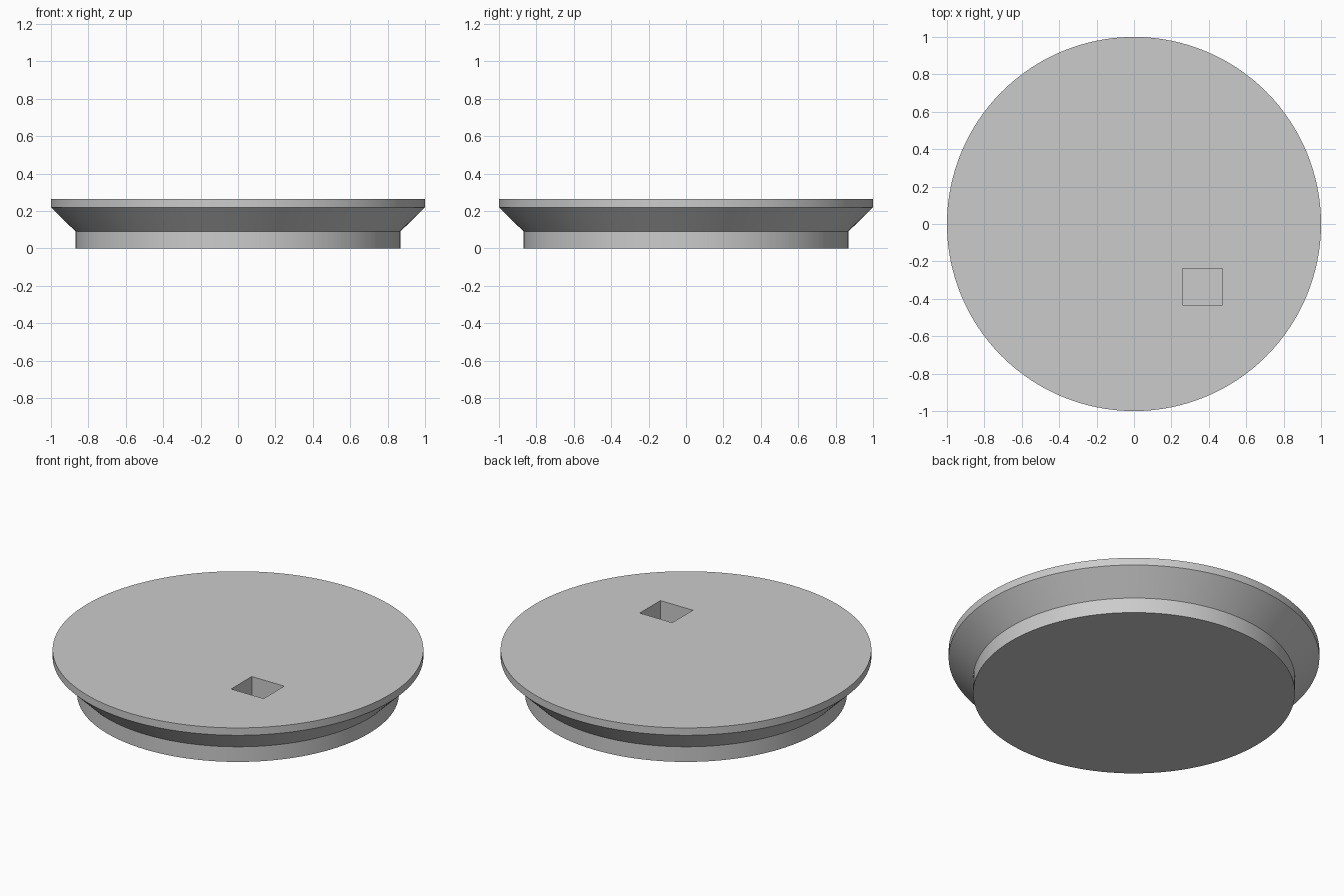
import bpy, bmesh, math

cube = bpy.data.objects.get("Cube")
if cube:
    bpy.data.objects.remove(cube, do_unlink=True)

# Single plain grey
grey = bpy.data.materials.new("plain_grey")
grey.use_nodes = True
colour = (0.6, 0.6, 0.6, 1)
grey.diffuse_color = colour
grey.node_tree.nodes["Principled BSDF"].inputs["Base Color"].default_value = colour

SEGMENTS = 128
PROFILE = [(0.868, 0), (0.868, 0.09), (1, 0.22), (1, 0.264)]


def add_object(name, bm):
    bmesh.ops.recalc_face_normals(bm, faces=bm.faces)
    mesh = bpy.data.meshes.new(name)
    bm.to_mesh(mesh)
    bm.free()
    mesh.materials.append(grey)
    obj = bpy.data.objects.new(name, mesh)
    bpy.context.collection.objects.link(obj)
    return obj


# Round lid: plug, flared underside and thin rim turned from one profile
bm = bmesh.new()
rings = []
for radius, z in PROFILE:
    angles = [math.tau * i / SEGMENTS for i in range(SEGMENTS)]
    rings.append([bm.verts.new((radius * math.cos(a), radius * math.sin(a), z)) for a in angles])
for low, high in zip(rings, rings[1:]):
    for i in range(SEGMENTS):
        j = (i + 1) % SEGMENTS
        bm.faces.new((low[i], low[j], high[j], high[i]))
bm.faces.new(rings[0])
bm.faces.new(rings[-1])
lid = add_object("lid", bm)

# Square pocket sunk into the top
bm = bmesh.new()
bmesh.ops.create_cube(bm, size=1)
bmesh.ops.scale(bm, vec=(0.214, 0.194, 0.3), verts=bm.verts)
bmesh.ops.translate(bm, vec=(0.365, -0.336, 0.24), verts=bm.verts)
cutter = add_object("pocket_cutter", bm)
cutter.hide_render = True

pocket = lid.modifiers.new("pocket", "BOOLEAN")
pocket.operation = "DIFFERENCE"
pocket.solver = "EXACT"
pocket.object = cutter
bpy.context.view_layer.objects.active = lid
lid.select_set(True)
bpy.ops.object.modifier_apply(modifier=pocket.name)
bpy.data.objects.remove(cutter, do_unlink=True)

# Smooth walls with crisp rims
bpy.ops.object.shade_smooth_by_angle(angle=math.radians(30))
